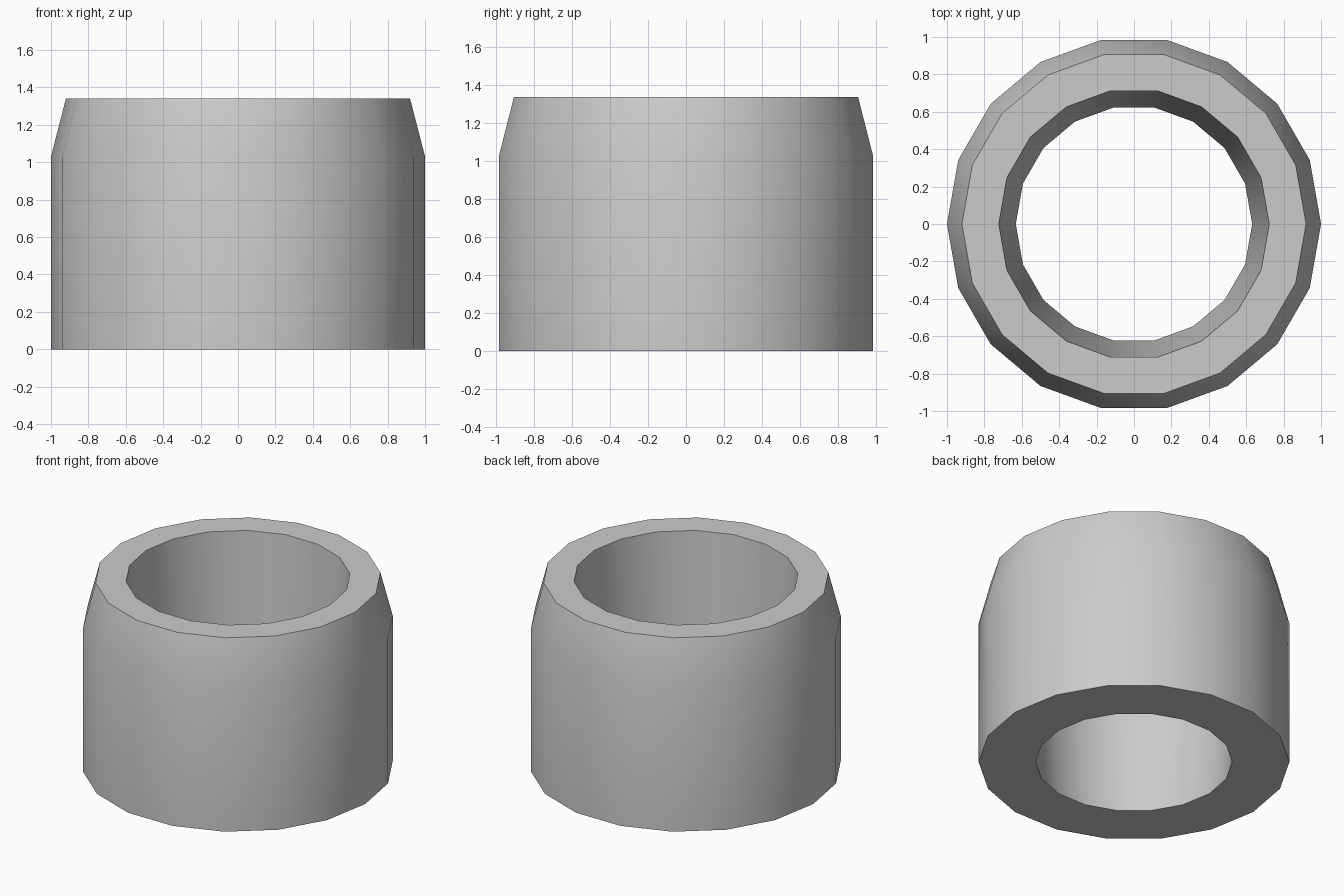
import bpy, bmesh
from math import cos, sin, tau, radians

if "Cube" in bpy.data.objects:
    bpy.data.objects.remove(bpy.data.objects["Cube"])

SIDES = 18
# Closed wall profile (radius, z): outer wall, chamfer, rim, tapered bore
PROFILE = [(1.0, 0.0), (1.0, 1.03), (0.92, 1.34), (0.723, 1.34), (0.632, 0.0)]

# Revolve the profile into a hollow collar
bm = bmesh.new()
rings = [[bm.verts.new((r * cos(tau * i / SIDES), r * sin(tau * i / SIDES), z))
          for i in range(SIDES)] for r, z in PROFILE]
for k, lower in enumerate(rings):
    upper = rings[(k + 1) % len(rings)]
    for i in range(SIDES):
        j = (i + 1) % SIDES
        bm.faces.new((lower[i], lower[j], upper[j], upper[i]))
bmesh.ops.recalc_face_normals(bm, faces=bm.faces)

mesh = bpy.data.meshes.new("collar")
bm.to_mesh(mesh)
bm.free()
collar = bpy.data.objects.new("collar", mesh)
bpy.context.collection.objects.link(collar)

# Smooth walls, crisp rim edges
bpy.context.view_layer.objects.active = collar
collar.select_set(True)
bpy.ops.object.shade_smooth_by_angle(angle=radians(30))
